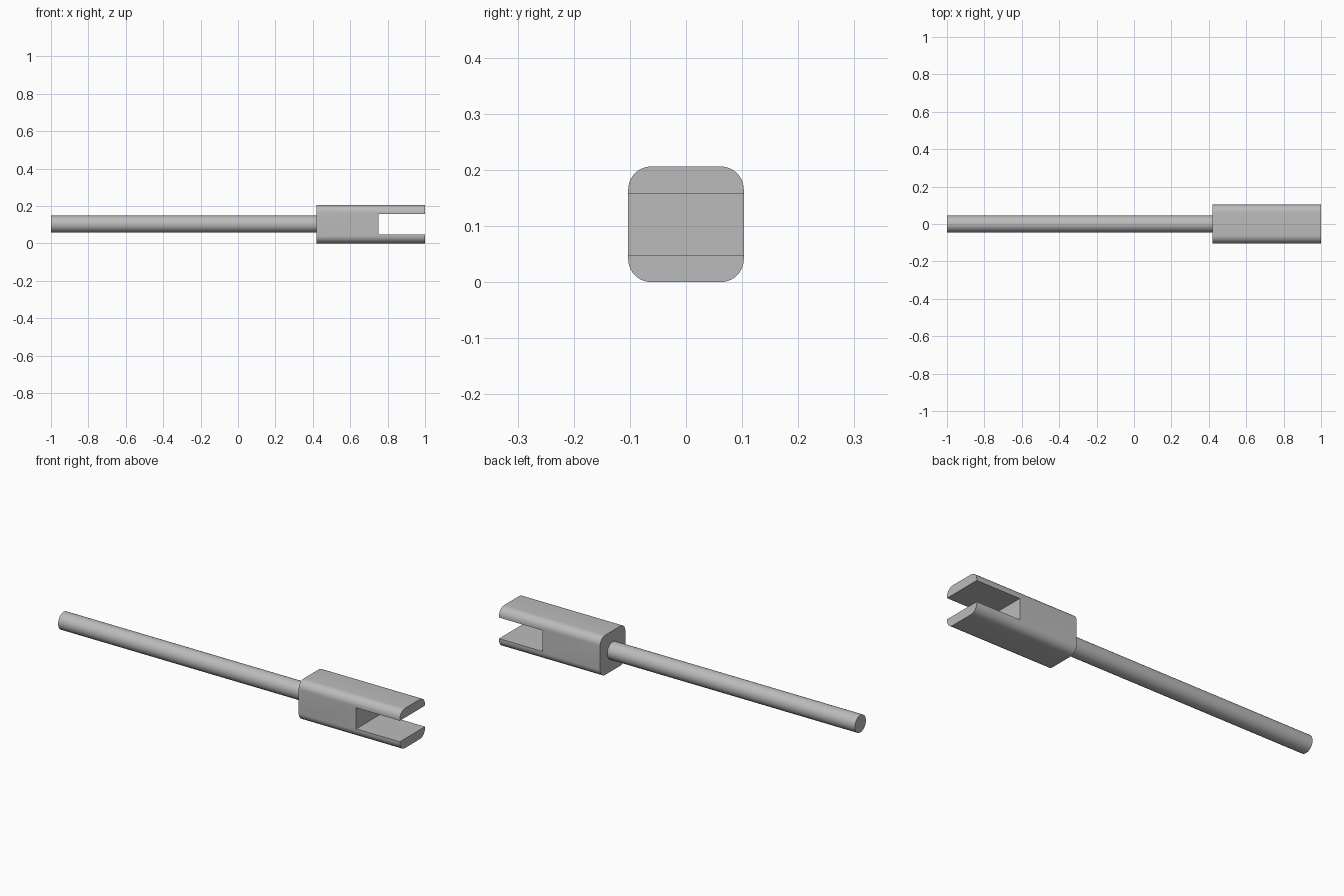
import bpy
import bmesh
from math import pi, radians

if "Cube" in bpy.data.objects:
    bpy.data.objects.remove(bpy.data.objects["Cube"], do_unlink=True)

WIDTH = 0.206
MID = WIDTH / 2
BLOCK_START, SLOT_START, TIP = 0.42, 0.75, 1.0
SLOT_HEIGHT = 0.109
ROD_RADIUS = 0.045

steel = bpy.data.materials.new("plain grey")
steel.use_nodes = True
grey = (0.5, 0.5, 0.5, 1)
steel.diffuse_color = grey
steel.node_tree.nodes["Principled BSDF"].inputs["Base Color"].default_value = grey


def box(name, x0, x1, depth, height):
    """Box along x, centred on the rod axis."""
    bpy.ops.mesh.primitive_cube_add(size=1, location=((x0 + x1) / 2, 0, MID))
    ob = bpy.context.object
    ob.name = name
    ob.scale = (x1 - x0, depth, height)
    bpy.ops.object.transform_apply(location=False, rotation=False, scale=True)
    return ob


def finish(ob):
    ob.data.materials.clear()
    ob.data.materials.append(steel)
    bpy.ops.object.select_all(action="DESELECT")
    ob.select_set(True)
    bpy.context.view_layer.objects.active = ob
    bpy.ops.object.shade_smooth_by_angle(angle=radians(30))


# Fork block with its four long edges rounded
fork = box("fork_block", BLOCK_START, TIP, WIDTH, WIDTH)
bm = bmesh.new()
bm.from_mesh(fork.data)
long_edges = [e for e in bm.edges
              if abs(e.verts[0].co.x - e.verts[1].co.x) > 0.1]
bmesh.ops.bevel(bm, geom=long_edges, offset=0.041, segments=10,
                profile=0.5, affect="EDGES")
bm.to_mesh(fork.data)
bm.free()

# Slot between the prongs, open at the tip and on both sides
cutter = box("slot_cutter", SLOT_START, TIP + 0.1, WIDTH * 2, SLOT_HEIGHT)
cut = fork.modifiers.new("slot", "BOOLEAN")
cut.operation = "DIFFERENCE"
cut.solver = "EXACT"
cut.object = cutter
bpy.context.view_layer.objects.active = fork
bpy.ops.object.modifier_apply(modifier=cut.name)
bpy.data.objects.remove(cutter, do_unlink=True)
finish(fork)

# Round rod, ending at the back of the block
bpy.ops.mesh.primitive_cylinder_add(
    vertices=48, radius=ROD_RADIUS, depth=BLOCK_START + 1,
    location=((BLOCK_START - 1) / 2, 0, MID), rotation=(0, pi / 2, 0))
rod = bpy.context.object
rod.name = "rod"
finish(rod)
